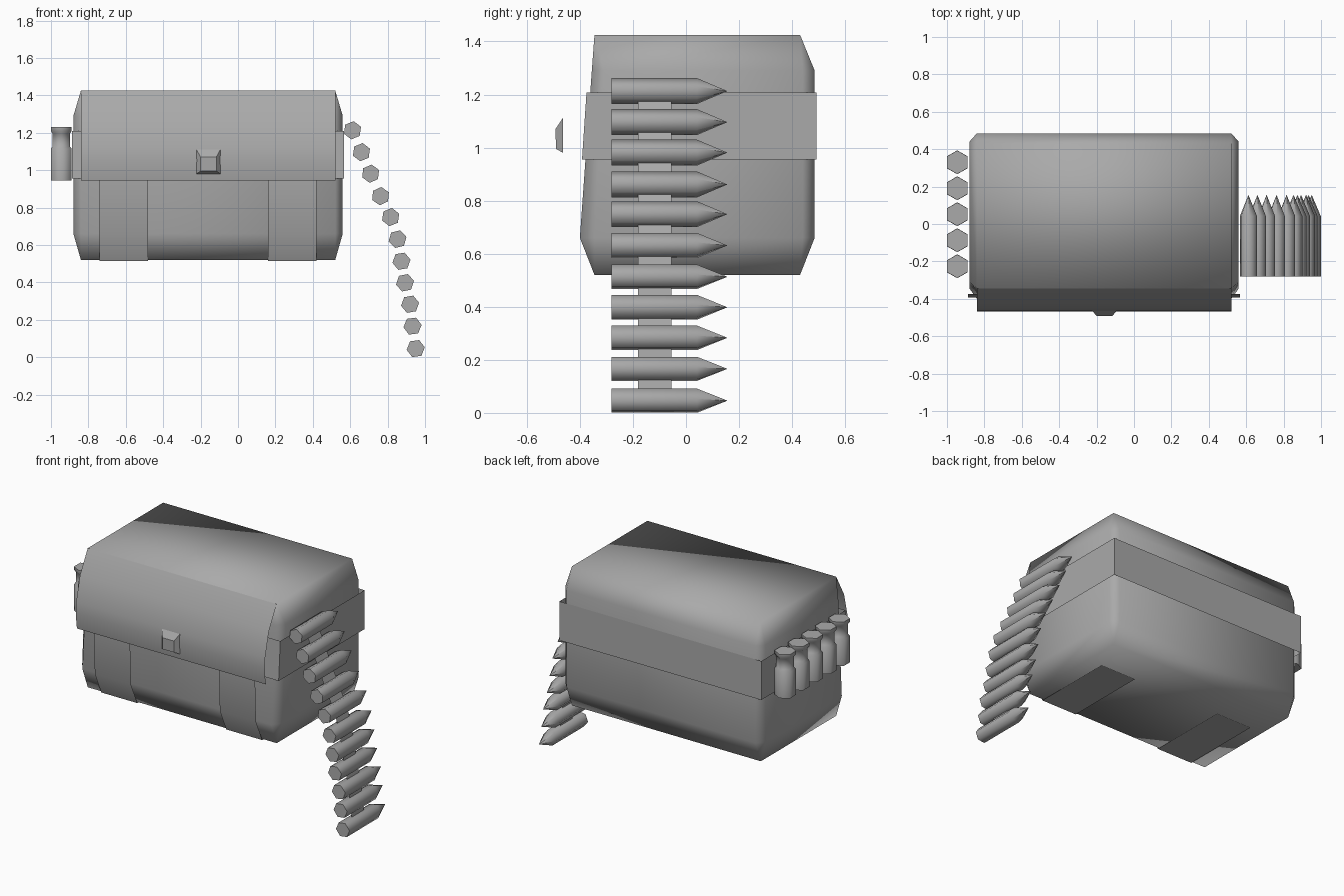
import bpy, bmesh, math
from mathutils import Vector, Matrix

old = bpy.data.objects.get("Cube")
if old:
    bpy.data.objects.remove(old, do_unlink=True)

GREY = (0.4, 0.4, 0.4, 1.0)
mat = bpy.data.materials.new("plain grey")
mat.use_nodes = True
mat.diffuse_color = GREY
mat.node_tree.nodes["Principled BSDF"].inputs["Base Color"].default_value = GREY


def finish(name, bm, angle=None, closed=True):
    """Turn a bmesh into an object, smooth below the given angle."""
    bmesh.ops.remove_doubles(bm, verts=bm.verts, dist=1e-5)
    if closed:
        bmesh.ops.recalc_face_normals(bm, faces=bm.faces)
    mesh = bpy.data.meshes.new(name)
    bm.to_mesh(mesh)
    bm.free()
    mesh.materials.append(mat)
    ob = bpy.data.objects.new(name, mesh)
    bpy.context.scene.collection.objects.link(ob)
    if angle:
        bpy.ops.object.select_all(action='DESELECT')
        ob.select_set(True)
        bpy.context.view_layer.objects.active = ob
        bpy.ops.object.shade_smooth_by_angle(angle=math.radians(angle))
    return ob


def loft(bm, rings, caps=True):
    """Skin a list of equal-length closed rings."""
    loops = [[bm.verts.new(p) for p in ring] for ring in rings]
    n = len(loops[0])
    for a, b in zip(loops, loops[1:]):
        for i in range(n):
            j = (i + 1) % n
            bm.faces.new((a[i], a[j], b[j], b[i]))
    if caps:
        bm.faces.new(loops[0][::-1])
        bm.faces.new(loops[-1])


def sheet(name, path, a, b, axis, facing, angle=None):
    """Sweep a path between a and b along x or y as a single-sided sheet."""
    bm = bmesh.new()
    place = (lambda p, t: (t, p[0], p[1])) if axis == 'x' else (lambda p, t: (p[0], t, p[1]))
    rows = [[bm.verts.new(place(p, t)) for p in path] for t in (a, b)]
    for i in range(len(path) - 1):
        bm.faces.new((rows[0][i], rows[1][i], rows[1][i + 1], rows[0][i + 1]))
    bm.normal_update()
    bm.faces.ensure_lookup_table()
    if bm.faces[0].normal.dot(Vector(facing)) < 0:
        bmesh.ops.reverse_faces(bm, faces=bm.faces)
    return finish(name, bm, angle, closed=False)


def turned(name, profile, sides, matrix, phase=0.0, angle=62):
    """Closed lathe shape about z from (radius, height) pairs."""
    bm = bmesh.new()
    loft(bm, [[(r * math.cos(phase + math.tau * i / sides),
                r * math.sin(phase + math.tau * i / sides), h)
               for i in range(sides)] for r, h in profile])
    bmesh.ops.dissolve_degenerate(bm, dist=1e-5, edges=bm.edges)
    bm.transform(matrix)
    return finish(name, bm, 50 if angle is None else angle)


# Bag body: small rectangles at the ends, cut-corner sections between
X0, X1, CUT = -0.88, 0.56, 0.04
def section(z, front, back, cut, side_front):
    l, r = X0 + CUT, X1 - CUT
    o = CUT if cut else 0.0
    c = 0.045 if cut else 0.0
    return [(l, front, z), (r, front, z), (r + o, side_front, z), (r + o, back - c, z),
            (r, back, z), (l, back, z), (l - o, back - c, z), (l - o, side_front, z)]

bm = bmesh.new()
loft(bm, [section(0.52, -0.345, 0.43, False, -0.345),
          section(0.66, -0.40, 0.485, True, -0.345),
          section(1.29, -0.355, 0.485, True, -0.31),
          section(1.425, -0.345, 0.43, False, -0.345)])
finish("bag_body", bm, 75)

# Belt around the body, leaning back at the front like the bag
bm = bmesh.new()
loft(bm, [[(X0 - .007, f, z), (X1 + .007, f, z), (X1 + .007, .4925, z), (X0 - .007, .4925, z)]
          for z, f in ((0.955, -0.392), (1.208, -0.375))], caps=False)
finish("belt", bm, closed=False)

# Front flap and the two straps under it
sheet("flap", [(-.345, 1.425), (-.425, 1.28), (-.464, 1.12), (-.467, 1.05), (-.462, .98), (-.456, .945)],
      X0 + CUT, X1 - CUT, 'x', (0, -1, 0.3), 40)
for side, x in (("right", -0.74), ("left", 0.16)):
    sheet(side + "_strap", [(-.425, .96), (-.415, .66), (-.35, .515), (.2, .515)],
          x, x + 0.26, 'x', (0, -1, 0), 50)

# Buckle: tapered block on the flap
bm = bmesh.new()
loft(bm, [[(-.223, -.464, 1.112), (-.093, -.464, 1.112), (-.093, -.463, .98), (-.223, -.463, .98)],
          [(-.2, -.492, 1.07), (-.116, -.492, 1.07), (-.116, -.49, .995), (-.2, -.49, .995)]])
finish("buckle", bm, 30)

# Row of bottles on the right side
bottle = [(.064, .945), (.064, 1.115), (.053, 1.128), (.053, 1.195), (.063, 1.208), (.063, 1.23)]
for i in range(5):
    turned(f"bottle_{i + 1}", bottle, 6, Matrix.Translation((-0.945, 0.33 - 0.139 * i, 0)), math.pi / 2)

# Hanging chain of pointed rounds on the left side, with its ribbon
chain = [(.612, 1.213), (.66, 1.096), (.709, .981), (.762, .861), (.816, .749), (.853, .631),
         (.874, .513), (.893, .398), (.92, .283), (.933, .166), (.95, .046)]
to_y = Matrix.Rotation(-math.pi / 2, 4, 'X')
for i, (x, z) in enumerate(chain):
    a, b = chain[max(i - 1, 0)], chain[min(i + 1, len(chain) - 1)]
    tilt = math.atan2(b[0] - a[0], a[1] - b[1])
    turned(f"round_{i + 1}", [(.049, -.28), (.049, .042), (0.0005, .155)], 6,
           Matrix.Translation((x, 0, z)) @ to_y, -tilt)
sheet("chain_ribbon", chain, -.18, -.055, 'y', (1, 0, 0.3))
